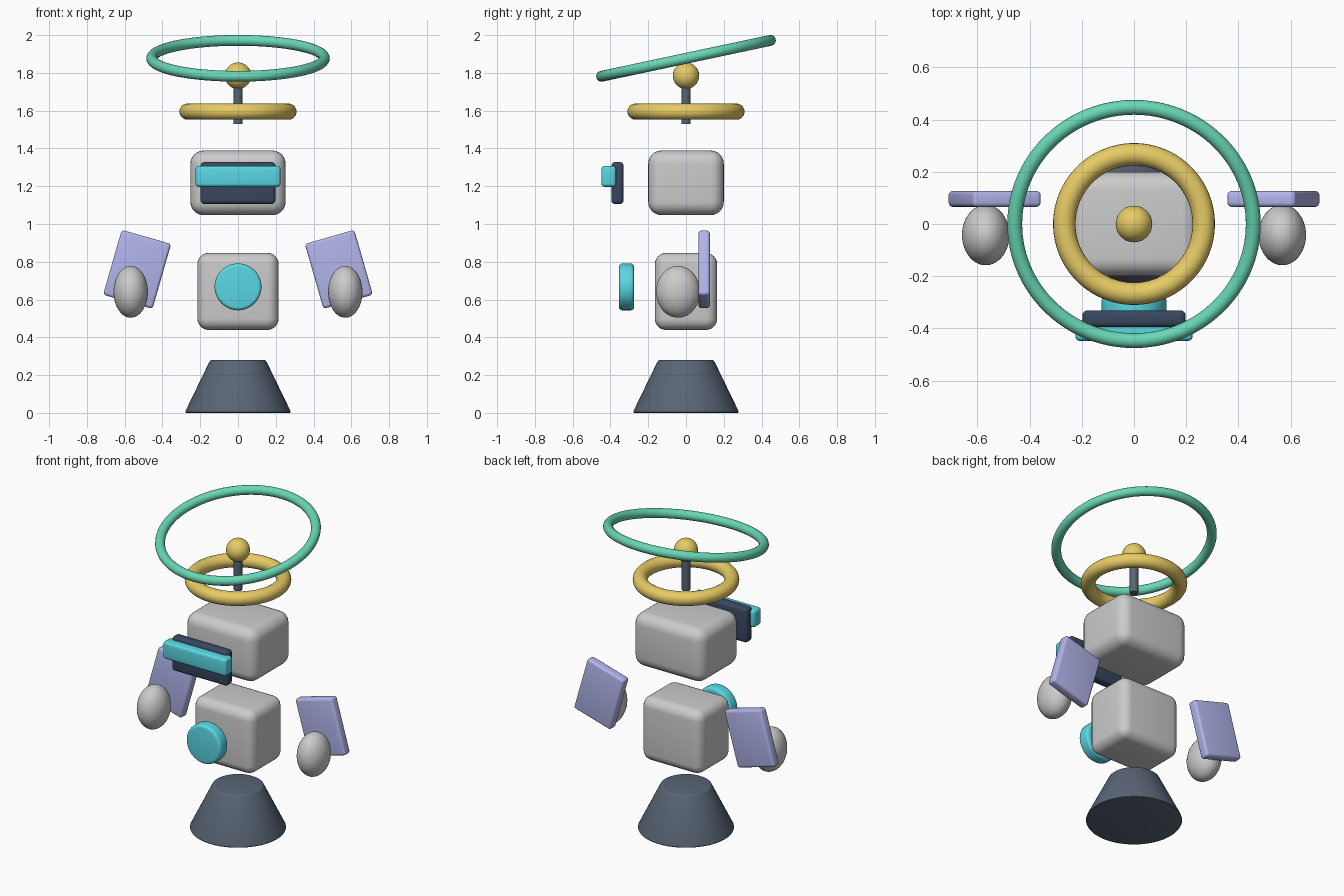
import bpy
from math import radians

if "Cube" in bpy.data.objects:
    bpy.data.objects.remove(bpy.data.objects["Cube"])


def material(name, rgb):
    m = bpy.data.materials.new(name)
    m.diffuse_color = (*rgb, 1)
    m.use_nodes = True
    m.node_tree.nodes["Principled BSDF"].inputs["Base Color"].default_value = m.diffuse_color
    return m


SLATE = material("slate", (0.10, 0.13, 0.18))
NAVY = material("navy", (0.04, 0.065, 0.115))
CYAN = material("cyan", (0.10, 0.68, 0.77))
GOLD = material("gold", (0.80, 0.60, 0.13))
MINT = material("mint", (0.14, 0.68, 0.47))
LILAC = material("lilac", (0.44, 0.46, 0.83))


def finish(name, mat=None, bevel=0, segments=4):
    """Name, colour, round and smooth the active object."""
    ob = bpy.context.object
    ob.name = ob.data.name = name
    if mat:
        ob.data.materials.append(mat)
    if bevel:
        bpy.ops.object.transform_apply(location=False, rotation=False, scale=True)
        mod = ob.modifiers.new("rounding", 'BEVEL')
        mod.width = bevel
        mod.segments = segments
        mod.limit_method = 'ANGLE'
        bpy.ops.object.modifier_apply(modifier=mod.name)
    bpy.ops.object.shade_smooth_by_angle(angle=radians(35))
    return ob


def box(name, loc, size, bevel, mat=None, tilt=0, segments=4):
    bpy.ops.mesh.primitive_cube_add(size=1, location=loc, rotation=(0, tilt, 0))
    bpy.context.object.scale = size
    return finish(name, mat, bevel, segments)


def ball(name, loc, radii, mat=None):
    bpy.ops.mesh.primitive_uv_sphere_add(segments=48, ring_count=24, radius=1, location=loc)
    bpy.context.object.scale = radii
    bpy.ops.object.transform_apply(location=False, rotation=False, scale=True)
    return finish(name, mat)


def ring(name, z, major, minor, mat, tilt=0):
    bpy.ops.mesh.primitive_torus_add(major_segments=96, minor_segments=20, major_radius=major,
                                     minor_radius=minor, location=(0, 0, z), rotation=(tilt, 0, 0))
    return finish(name, mat)


# Tapered hover base
bpy.ops.mesh.primitive_cone_add(vertices=64, radius1=0.283, radius2=0.147, depth=0.28,
                                location=(0, 0, 0.14))
finish("base", SLATE, 0.01, 3)

# Torso with chest disc
box("torso", (0, 0, 0.643), (0.43, 0.33, 0.408), 0.06, segments=6)
bpy.ops.mesh.primitive_cylinder_add(vertices=64, radius=0.124, depth=0.08,
                                    location=(0, -0.315, 0.667), rotation=(radians(90), 0, 0))
finish("chest_disc", CYAN, 0.018)

# Head, face plate and visor strip
box("head", (0, 0, 1.218), (0.504, 0.4, 0.342), 0.07, segments=6)
box("face_plate", (0, -0.363, 1.217), (0.396, 0.064, 0.222), 0.02, NAVY)
box("visor", (0, -0.409, 1.252), (0.45, 0.078, 0.111), 0.018, CYAN)

# Mirrored hands and wing panels
for side, s in (("left", -1), ("right", 1)):
    ball(f"{side}_hand", (s * 0.568, -0.042, 0.641), (0.091, 0.116, 0.137))
    box(f"{side}_wing", (s * 0.534, 0.096, 0.76), (0.272, 0.061, 0.357), 0.016, LILAC,
        tilt=-s * radians(16))

# Antenna rod and tip
bpy.ops.mesh.primitive_cylinder_add(vertices=32, radius=0.025, depth=0.23, location=(0, 0, 1.645))
finish("antenna_rod", SLATE)
ball("antenna_tip", (0, 0, 1.785), (0.07, 0.07, 0.07), GOLD)

# Floating rings
ring("collar_ring", 1.595, 0.267, 0.043, GOLD)
ring("halo_ring", 1.877, 0.457, 0.0285, MINT, radians(12))
